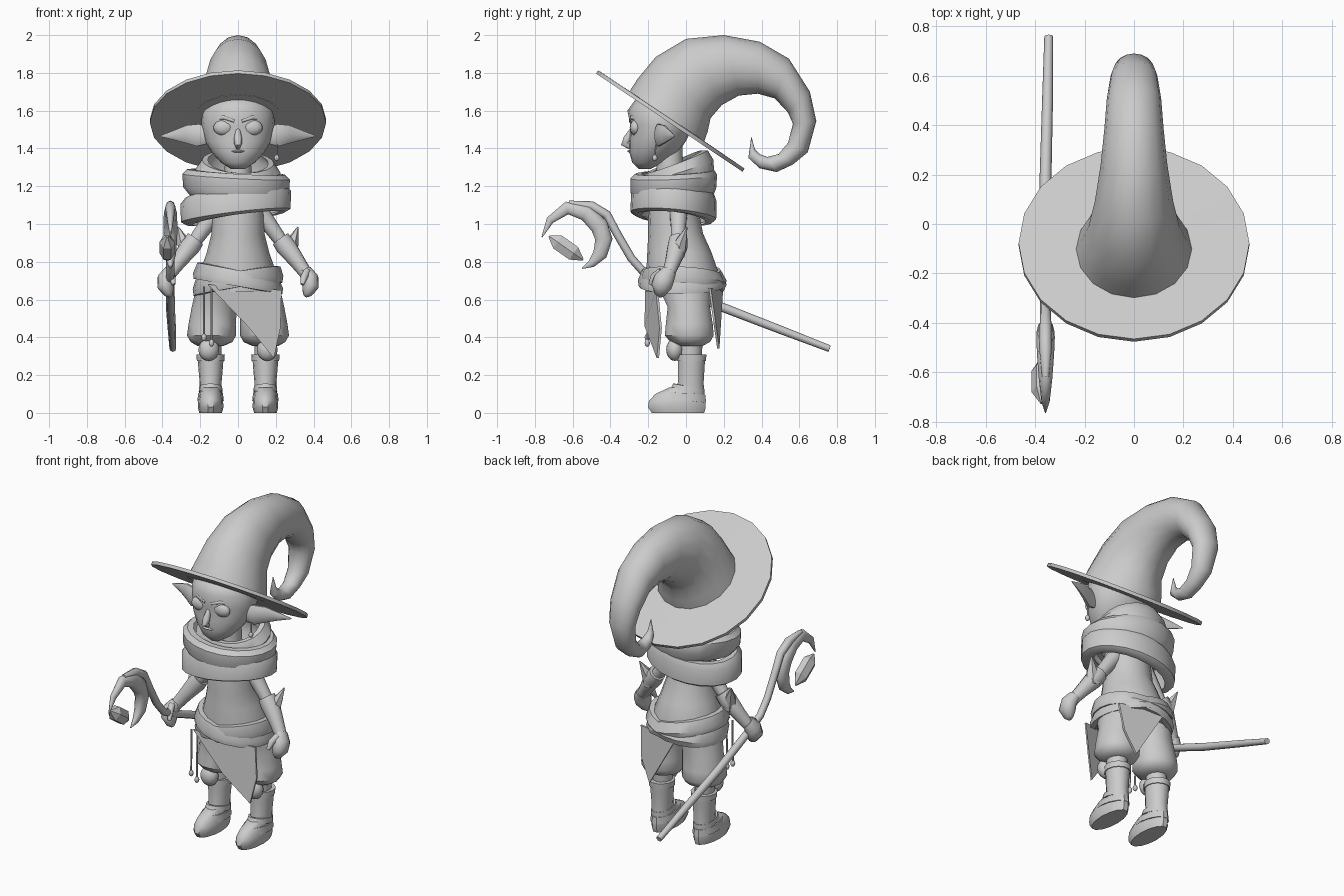
import bpy, bmesh, math
from mathutils import Vector as V

MAT = bpy.data.materials.new("clay_grey")
MAT.diffuse_color = (0.6, 0.6, 0.6, 1)


def finish(name, bm, angle=40):
    bmesh.ops.recalc_face_normals(bm, faces=bm.faces)
    me = bpy.data.meshes.new(name)
    bm.to_mesh(me)
    bm.free()
    me.materials.append(MAT)
    ob = bpy.data.objects.new(name, me)
    bpy.context.collection.objects.link(ob)
    if angle:
        bpy.ops.object.select_all(action='DESELECT')
        ob.select_set(True)
        bpy.context.view_layer.objects.active = ob
        bpy.ops.object.shade_smooth_by_angle(angle=math.radians(angle))
    return ob


def loft(name, rings, n=14, angle=40, cyclic=False):
    """Skin a list of ellipses (centre, axis a, axis b)."""
    bm = bmesh.new()
    rows = []
    for c, a, b in rings:
        ts = [2 * math.pi * i / n for i in range(n)]
        rows.append([bm.verts.new(V(c) + V(a) * math.cos(t) + V(b) * math.sin(t)) for t in ts])
    for k in range(len(rows) if cyclic else len(rows) - 1):
        p, q = rows[k], rows[(k + 1) % len(rows)]
        for i in range(n):
            j = (i + 1) % n
            bm.faces.new((p[i], p[j], q[j], q[i]))
    if not cyclic:
        bm.faces.new(rows[0])
        bm.faces.new(rows[-1])
    return finish(name, bm, angle)


def level(z, hx, yf, yb, cx=0, sx=0, sy=0):
    """Horizontal ellipse from yf to yb; sx and sy tilt it."""
    return ((cx, (yf + yb) / 2, z), (hx, 0, sx), (0, (yb - yf) / 2, sy))


def band(name, layers, thick=0.025, cx=0, sx=0, sy=0, n=20):
    """Hollow wrapped cloth strip from levels (z, hx, yf, yb)."""
    out = [level(*l, cx, sx, sy) for l in layers]
    inn = [level(z, h - thick, f + thick, b - thick, cx, sx, sy) for z, h, f, b in reversed(layers)]
    return loft(name, out + inn, n, 40, True)


def tube(name, pts, ref=(1, 0, 0), flat=1.0, n=10, angle=50):
    """Tapered tube along (x, y, z, radius) points; flat scales its width along ref."""
    ps = [V(p[:3]) for p in pts]
    rings = []
    for i, p in enumerate(pts):
        t = (ps[min(i + 1, len(ps) - 1)] - ps[max(i - 1, 0)]).normalized()
        r = V(ref)
        a = (r - t * r.dot(t)).normalized()
        rings.append((ps[i], a * p[3] * flat, t.cross(a) * p[3]))
    return loft(name, rings, n, angle)


def ball(name, loc, size, u=12, v=8):
    bm = bmesh.new()
    bmesh.ops.create_uvsphere(bm, u_segments=u, v_segments=v, radius=1)
    for w in bm.verts:
        w.co = V(loc) + V([w.co[i] * size[i] for i in range(3)])
    return finish(name, bm, 60)


def flap(name, pts, thick=0.012):
    """Thin hanging cloth polygon."""
    bm = bmesh.new()
    f = bm.faces.new([bm.verts.new(p) for p in pts])
    ext = bmesh.ops.extrude_face_region(bm, geom=[f])
    verts = [g for g in ext["geom"] if isinstance(g, bmesh.types.BMVert)]
    bmesh.ops.translate(bm, verts=verts, vec=(0, thick, 0))
    return finish(name, bm, 0)


# Hat: tilted brim and curling cone
tilt = math.atan2(0.53, 0.79)
ax, nrm = V((0, math.cos(tilt), -math.sin(tilt))), V((0, math.sin(tilt), math.cos(tilt)))
mid = V((0, -0.083, 1.545))
loft("hat_brim", [(mid + nrm * h, (r, 0, 0), ax * r) for r, h in
     ((0.467, -0.01), (0.467, 0.01), (0.2, 0.012), (0.2, -0.008))], 20, 40, True)
hat = [(-.31, 1.685, .09, 1.42, .24), (-.255, 1.77, .115, 1.49, .215), (-.16, 1.885, .13, 1.56, .185),
       (0, 1.98, .19, 1.63, .158), (.2, 2.0, .28, 1.68, .135), (.39, 1.965, .38, 1.69, .12),
       (.545, 1.875, .47, 1.665, .11), (.656, 1.7, .54, 1.59, .095), (.69, 1.545, .566, 1.53, .08),
       (.645, 1.38, .54, 1.43, .062), (.566, 1.315, .49, 1.37, .05), (.48, 1.275, .43, 1.355, .042),
       (.39, 1.295, .39, 1.37, .035), (.33, 1.35, .365, 1.395, .02), (.345, 1.46, .347, 1.46, .002)]
loft("hat_cone", [((0, (a + c) / 2, (b + d) / 2), (w, 0, 0), (0, (c - a) / 2, (d - b) / 2))
                  for a, b, c, d, w in hat], 16, 60)

# Head and face
loft("head", [level(*l) for l in ((1.29, .035, -.25, -.19), (1.325, .09, -.285, -.12), (1.38, .14, -.30, -.04),
     (1.44, .175, -.30, 0), (1.52, .195, -.295, .04), (1.6, .188, -.31, .05), (1.67, .14, -.26, .02))], 20, 60)
loft("neck", [level(1.2, .075, -.16, -.01), level(1.42, .065, -.15, -.02)], 12)
tube("nose", [(0, -.285, 1.5, .012), (0, -.31, 1.45, .022), (0, -.325, 1.425, .02), (0, -.295, 1.405, .012)], n=8)
ball("mouth", (0, -.296, 1.385), (.035, .015, .007), 10, 6)
for s in (-1, 1):
    ball("eye", (s * .075, -.268, 1.51), (.056, .03, .042))
    tube("eyebrow", [(s * .02, -.295, 1.545, .008), (s * .075, -.285, 1.565, .012), (s * .14, -.23, 1.55, .006)],
         (0, 0, 1), n=8)
    # Long pointed ears
    tube("ear", [(s * .165, -.15, 1.465, .045), (s * .21, -.145, 1.47, .062), (s * .27, -.115, 1.475, .05),
                 (s * .34, -.085, 1.47, .026), (s * .41, -.06, 1.465, .003)], (0, 1, 0), .4)
tube("earring_chain", [(.205, -.16, 1.42, .005), (.205, -.165, 1.35, .005)], n=6)
ball("earring_bead", (.205, -.165, 1.35), (.014, .014, .018), 8, 6)

# Scarf wraps
band("scarf_collar", [(1.2, .2, -.22, .15), (1.28, .225, -.23, .145), (1.33, .19, -.21, .115)], .03, sx=-.01, sy=.06)
band("scarf_upper", [(1.13, .24, -.27, .14), (1.18, .28, -.295, .16), (1.25, .285, -.295, .165),
                     (1.275, .26, -.27, .15)], .035, -.01, sx=-.015, sy=.01)
band("scarf_lower", [(1.03, .265, -.27, .14), (1.045, .29, -.295, .16), (1.14, .293, -.29, .162),
                     (1.175, .265, -.27, .15)], .035, -.012, sx=.035, sy=-.02)

# Tunic and crossed belts
loft("tunic", [level(*l) for l in ((.64, .205, -.21, .18), (.75, .2, -.21, .17), (.85, .165, -.205, .135),
     (.95, .14, -.2, .09), (1.03, .14, -.2, .075), (1.17, .13, -.18, .06))], 16)
band("belt_wrap", [(.655, .235, -.235, .2), (.69, .24, -.245, .215), (.74, .225, -.235, .19)], .03, sx=.035, sy=-.01)
band("belt_cross", [(.67, .235, -.25, .205), (.70, .238, -.255, .215), (.755, .215, -.235, .185)], .03, sx=-.04)
flap("front_flap", [(-.16, -.215, .68), (.23, -.16, .65), (.225, -.14, .45), (.19, -.155, .29), (.05, -.22, .46)])
flap("back_flap", [(-.06, .185, .66), (.22, .12, .66), (.2, .145, .48), (.13, .165, .34)])

# Hanging beaded cords
for x, z in ((-.18, .4), (-.14, .37)):
    tube("belt_cord", [(x, -.2, .67, .006), (x, -.205, z, .006)], n=6)
    ball("cord_bead", (x, -.205, z), (.014, .014, .02), 8, 6)

for s in (-1, 1):
    # Puffy breeches, legs and boots
    c = s * .145
    loft("breeches", [level(.67, .12, -.15, .14, s * .1), level(.56, .12, -.1, .13, s * .125),
         level(.47, .125, -.11, .145, s * .137), level(.41, .13, -.115, .15, s * .14),
         level(.375, .11, -.085, .13, s * .14), level(.355, .07, -.05, .09, c)], 14)
    loft("lower_leg", [level(.25, .055, -.04, .08, c), level(.4, .06, -.04, .09, c)], 12)
    ball("knee_pad", (s * .155, -.06, .335), (.055, .045, .06))
    loft("boot_shaft", [level(.08, .058, -.06, .1, c), level(.16, .058, -.045, .095, c),
         level(.24, .065, -.045, .1, c), level(.31, .07, -.045, .105, c)], 14)
    loft("boot_foot", [level(0, .06, -.185, .1, c), level(.03, .068, -.205, .108, c),
         level(.065, .066, -.2, .108, c), level(.1, .058, -.165, .1, c), level(.135, .05, -.09, .09, c)], 14)
    band("boot_cuff", [(.275, .073, -.05, .108), (.31, .075, -.05, .11)], .012, c, n=14)
    band("ankle_strap", [(.11, .063, -.085, .1), (.14, .061, -.07, .1)], .012, c, sy=-.015, n=14)
    band("instep_strap", [(.065, .07, -.15, .11), (.105, .065, -.125, .105)], .012, c, sy=-.01, n=14)

    # Arms with flared gloves
    tube("upper_arm", [(s * .11, -.04, 1.07, .05), (s * .17, -.04, .99, .042), (s * .25, -.045, .88, .034)])
    tube("glove", [(s * .225, -.04, .92, .05), (s * .255, -.045, .88, .055), (s * .315, -.07, .8, .042),
                   (s * .365, -.095, .73, .034)])
    tube("glove_point", [(s * .27, -.045, .84, .045), (s * .29, -.025, .91, .032), (s * .317, .005, .985, .003)], n=6)
    tube("hand", [(s * .36, -.09, .75, .034), (s * .383, -.115, .71, .045), (s * .383, -.13, .67, .045),
                  (s * .365, -.135, .63, .026), (s * .355, -.135, .615, .008)], (0, 1, 0), 1.2)
    tube("thumb", [(s * .365, -.13, .75, .02), (s * .35, -.17, .72, .02), (s * .34, -.19, .68, .01)], n=8)

# Staff with crescent head and floating crystal
X = -.358
tube("staff", [(X + .013, .76, .34, .018), (X + .008, .5, .44, .022), (X, .19, .56, .024), (X, -.12, .69, .022),
               (X, -.22, .74, .022), (X, -.29, .82, .022), (X, -.36, .94, .022), (X, -.42, 1.05, .024),
               (X, -.5, 1.095, .026), (X, -.62, 1.11, .014)], n=8)
tube("staff_crescent", [(X, -.763, .93, .003), (X, -.72, 1.02, .022), (X, -.63, 1.085, .036), (X, -.53, 1.06, .046),
                        (X, -.46, .99, .05), (X, -.435, .92, .048), (X, -.455, .84, .04), (X, -.5, .79, .022),
                        (X, -.55, .765, .003)], flat=.75, n=10)
tube("staff_crystal", [(-.375, -.725, .935, .006), (-.375, -.68, .905, .047), (-.375, -.595, .845, .047),
                       (-.375, -.545, .81, .006)], n=6, flat=.85, angle=0)
